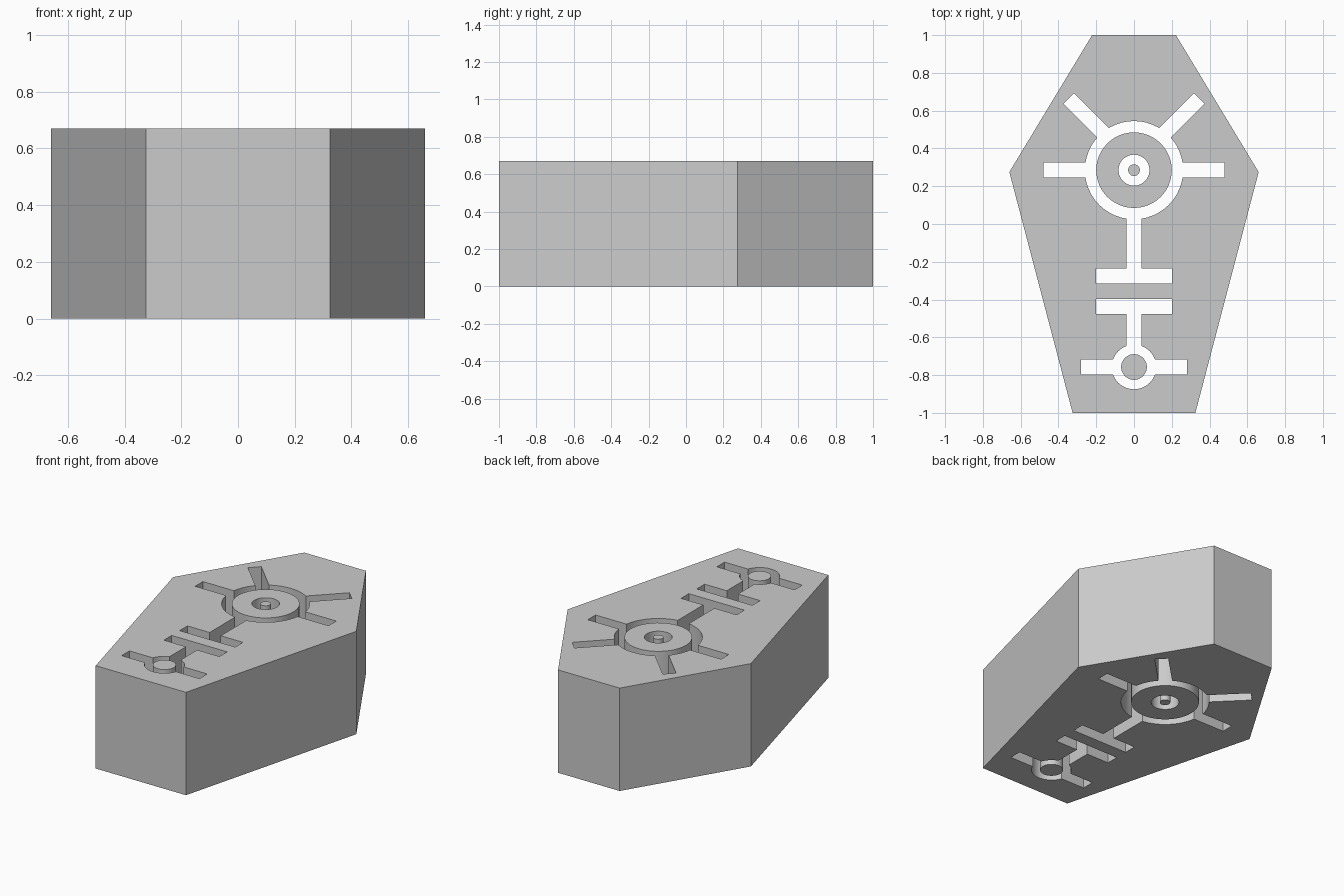
import bpy
import bmesh
from math import cos, sin, pi
from mathutils import Matrix, Vector

cube = bpy.data.objects.get("Cube")
if cube:
    bpy.data.objects.remove(cube, do_unlink=True)

HEIGHT = 0.67
EYE = (0, 0.285)      # centre of the large ring
FOOT = (0, -0.757)    # centre of the small ring
SLOT = 0.08           # width of every channel

grey = bpy.data.materials.new("grey")
grey.use_nodes = True
grey.diffuse_color = (0.6, 0.6, 0.6, 1)
grey.node_tree.nodes["Principled BSDF"].inputs["Base Color"].default_value = grey.diffuse_color


def prism(name, points, z0=0.0, z1=HEIGHT):
    """Extrude a flat outline between two heights."""
    bm = bmesh.new()
    face = bm.faces.new([bm.verts.new((x, y, z0)) for x, y in points])
    top = bmesh.ops.extrude_face_region(bm, geom=[face])["geom"]
    bmesh.ops.translate(bm, vec=(0, 0, z1 - z0),
                        verts=[v for v in top if isinstance(v, bmesh.types.BMVert)])
    bmesh.ops.recalc_face_normals(bm, faces=bm.faces)
    mesh = bpy.data.meshes.new(name)
    bm.to_mesh(mesh)
    bm.free()
    mesh.materials.append(grey)
    obj = bpy.data.objects.new(name, mesh)
    bpy.context.collection.objects.link(obj)
    return obj


def circle(centre, radius, sides=48):
    return [(centre[0] + radius * cos(2 * pi * i / sides),
             centre[1] + radius * sin(2 * pi * i / sides)) for i in range(sides)]


def bar(start, end, width=SLOT):
    """Rectangle of a given width along a centre line."""
    a, b = Vector(start), Vector(end)
    side = (b - a).normalized().orthogonal() * width / 2
    return [tuple(p) for p in (a + side, b + side, b - side, a - side)]


def carve(obj, outlines):
    """Cut each outline right through the object."""
    cutters = []
    for outline in outlines:
        cutter = prism("cutter", outline, -0.1, HEIGHT + 0.1)
        cutter.hide_render = True
        mod = obj.modifiers.new("cut", 'BOOLEAN')
        mod.operation = 'DIFFERENCE'
        mod.solver = 'EXACT'
        mod.object = cutter
        cutters.append(cutter)
    bpy.context.view_layer.update()
    graph = bpy.context.evaluated_depsgraph_get()
    mesh = bpy.data.meshes.new_from_object(obj.evaluated_get(graph))
    obj.modifiers.clear()
    obj.data = mesh
    for cutter in cutters:
        bpy.data.objects.remove(cutter, do_unlink=True)


# Six-sided body
half = [(0.325, -1), (0.66, 0.275), (0.222, 1)]
body = prism("body", half + [(-x, y) for x, y in reversed(half)])

# Ring openings, stems, crossbars and side arms
cuts = [
    circle(EYE, 0.26),
    circle(FOOT, 0.118),
    bar((0, 0.1), (0, -0.26)),
    bar((0, -0.45), (0, -0.7)),
    bar((-0.2, -0.275), (0.2, -0.275)),
    bar((-0.2, -0.437), (0.2, -0.437)),
    bar((-0.48, EYE[1]), (0.48, EYE[1])),
    bar((-0.28, FOOT[1]), (0.28, FOOT[1])),
]
# Slanted arms
cuts += [bar((s * 0.13, 0.449), (s * 0.346, 0.665)) for s in (-1, 1)]
carve(body, cuts)

# Loose cores standing inside the openings
ring_core = prism("ring_core", circle(EYE, 0.2))
carve(ring_core, [circle(EYE, 0.082)])
centre_pin = prism("centre_pin", circle(EYE, 0.031))
foot_core = prism("foot_core", circle(FOOT, 0.068))

# Smooth the round walls and keep the corners sharp
bpy.ops.object.select_all(action='DESELECT')
for obj in (body, ring_core, centre_pin, foot_core):
    obj.select_set(True)
bpy.context.view_layer.objects.active = body
bpy.ops.object.shade_smooth_by_angle(angle=pi / 6)
